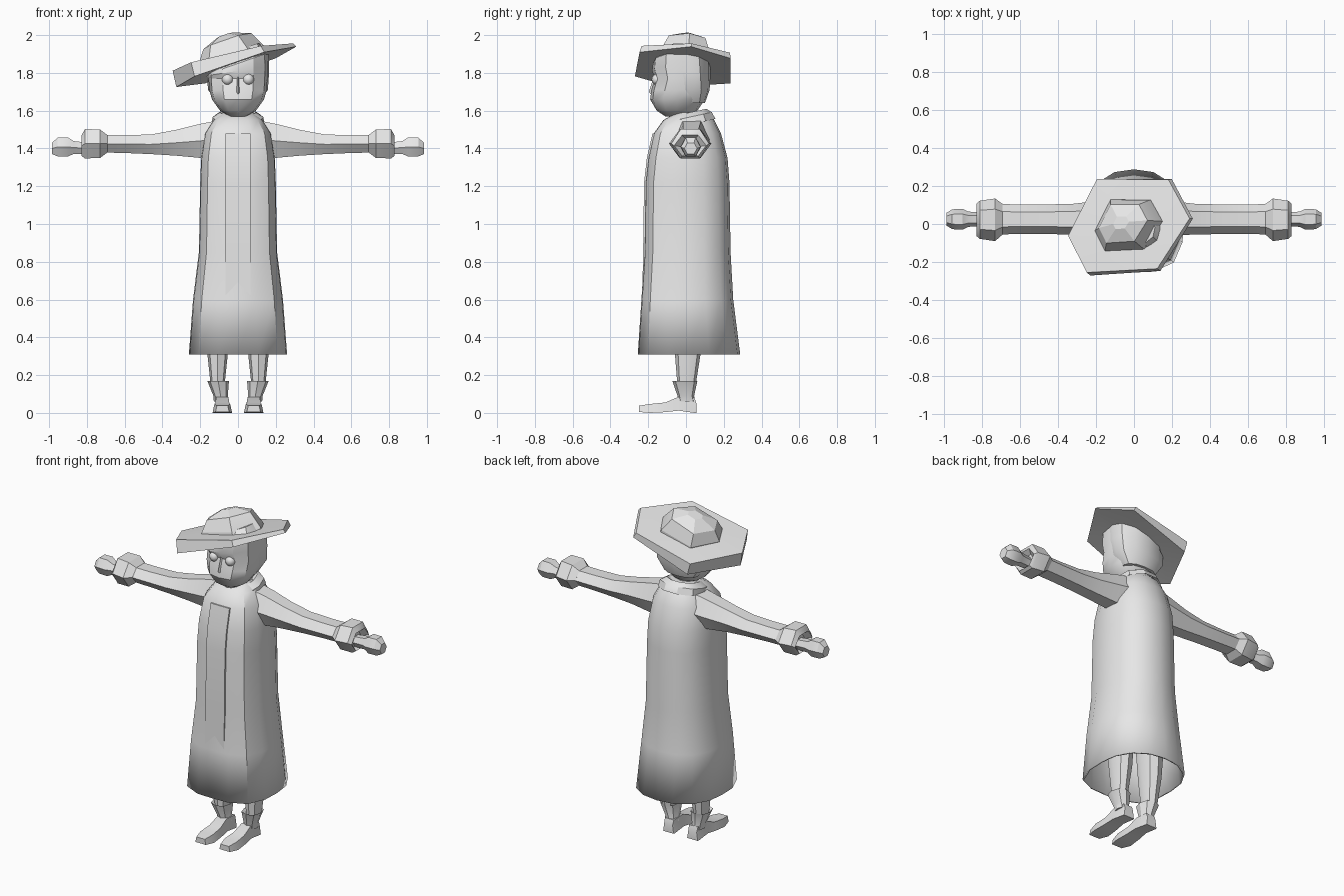
import bpy, bmesh, math
from mathutils import Vector, Euler

old = bpy.data.objects.get("Cube")
if old:
    bpy.data.objects.remove(old)

grey = bpy.data.materials.new("light_grey")
grey.use_nodes = True
grey.diffuse_color = (0.8, 0.8, 0.8, 1)
grey.node_tree.nodes["Principled BSDF"].inputs["Base Color"].default_value = (0.8, 0.8, 0.8, 1)


def finish(name, bm, angle=32):
    bmesh.ops.recalc_face_normals(bm, faces=bm.faces)
    mesh = bpy.data.meshes.new(name)
    bm.to_mesh(mesh)
    bm.free()
    mesh.materials.append(grey)
    obj = bpy.data.objects.new(name, mesh)
    bpy.context.collection.objects.link(obj)
    bpy.ops.object.select_all(action="DESELECT")
    obj.select_set(True)
    bpy.context.view_layer.objects.active = obj
    bpy.ops.object.shade_smooth_by_angle(angle=math.radians(angle))
    return obj


def loft(name, rings, start=True, end=True, angle=32):
    """Skin a list of equal-sized point rings."""
    bm = bmesh.new()
    rows = [[bm.verts.new(p) for p in ring] for ring in rings]
    n = len(rows[0])
    for a, b in zip(rows, rows[1:]):
        for i in range(n):
            j = (i + 1) % n
            bm.faces.new((a[i], a[j], b[j], b[i]))
    if start:
        bm.faces.new(rows[0])
    if end:
        bm.faces.new(rows[-1])
    return finish(name, bm, angle)


def ring(z, w, front, back, n=12, p=2.4, pb=None, cx=0, tx=0, ty=0):
    """Horizontal rounded ring, optionally squarer in front and tilted."""
    pts, cy, depth = [], (front + back) / 2, (back - front) / 2
    for i in range(n):
        a = 2 * math.pi * i / n
        c, s = math.cos(a), math.sin(a)
        q = p if s < 0 else (pb or p)
        r = (abs(c) ** q + abs(s) ** q) ** (-1 / q)
        x, y = w * r * c, cy + depth * r * s
        pts.append((cx + x, y, z + tx * x + ty * (y - cy)))
    return pts


def block(y, cx, half, low, high):
    """Upright rectangular section used along the feet."""
    return [(cx - half, y, low), (cx + half, y, low),
            (cx + half * 0.8, y, high), (cx - half * 0.8, y, high)]


# Long coat: height, half width, front, back
COAT = [(0.31, 0.26, -0.255, 0.287), (0.6, 0.238, -0.236, 0.25),
        (0.85, 0.207, -0.22, 0.236), (1.22, 0.2, -0.215, 0.23),
        (1.35, 0.195, -0.2, 0.22), (1.48, 0.175, -0.17, 0.185),
        (1.55, 0.13, -0.12, 0.15), (1.59, 0.08, -0.05, 0.11)]
coat = loft("coat", [ring(*c, n=16, p=3.2, pb=2.3) for c in COAT], start=False)
thick = coat.modifiers.new("thickness", "SOLIDIFY")
thick.thickness = 0.01
thick.offset = -1

# Front panel of the coat, fading into the hem
rows = []
for z, w, front, back in COAT[1:6]:
    y = front - (0.007 if z > 0.7 else -0.004)
    rows.append([(-0.065, y, z), (0.065, y, z),
                 (0.065, y + 0.03, z), (-0.065, y + 0.03, z)])
loft("coat_front_panel", rows)

# Collar and neck
COLLAR = [(1.525, 0.14, -0.13, 0.16), (1.565, 0.135, -0.11, 0.14),
          (1.59, 0.095, -0.075, 0.11), (1.58, 0.075, -0.06, 0.09),
          (1.52, 0.07, -0.06, 0.07)]
loft("collar", [ring(*c, n=10, ty=0.22) for c in COLLAR], False, False)
loft("neck", [ring(1.48, 0.07, -0.08, 0.06, n=8), ring(1.64, 0.06, -0.07, 0.05, n=8)])

# Head, with its crown leaning along with the hat
HEAD = [(1.57, 0.045, -0.11, 0.02, 0), (1.6, 0.095, -0.155, 0.06, 0),
        (1.66, 0.138, -0.19, 0.1, 0), (1.71, 0.152, -0.183, 0.115, 0),
        (1.77, 0.156, -0.165, 0.12, 0), (1.81, 0.158, -0.18, 0.122, 0.15),
        (1.85, 0.155, -0.175, 0.122, 0.35), (1.92, 0.11, -0.11, 0.07, 0.35)]
loft("head", [ring(z, w, f, b, tx=t) for z, w, f, b, t in HEAD])

# Hair wrapped around the back and sides
HAIR = [(1.64, 0.11, -0.02, 0.1, 0), (1.71, 0.158, -0.06, 0.125, 0),
        (1.79, 0.165, -0.1, 0.13, 0.1), (1.85, 0.162, -0.13, 0.13, 0.35)]
loft("hair", [ring(z, w, f, b, tx=t) for z, w, f, b, t in HAIR])

# Nose
loft("nose", [[(-w, -0.15, z), (0, y, z), (w, -0.15, z)]
              for z, w, y in ((1.78, 0.012, -0.17), (1.7, 0.028, -0.197), (1.68, 0.03, -0.18))])

# Hat: tilted uneven hexagon
HEXAGON = [(0.335, 0.04), (0.21, 0.25), (-0.186, 0.25),
           (-0.335, -0.06), (-0.225, -0.26), (0.165, -0.235)]
TILT = Euler((math.radians(-6), math.radians(-19.5), 0)).to_matrix()
CENTRE = Vector((-0.015, -0.01, 1.85))


def hat_ring(scale, height, slope=0):
    return [CENTRE + TILT @ Vector((x * scale, y * scale, height - slope * x))
            for x, y in HEXAGON]


loft("hat_brim", [hat_ring(0.4, -0.01), hat_ring(1, -0.02),
                  hat_ring(0.97, 0.035, 0.1), hat_ring(0.45, 0.04, 0.06)], angle=15)
loft("hat_crown", [hat_ring(0.54, 0.02), hat_ring(0.53, 0.05, 0.05),
                   hat_ring(0.4, 0.125), hat_ring(0.13, 0.16)], angle=15)

# Sleeves, cuffs and hands: distance out, y centre, z centre, half depth, half height
SLEEVE = [(0.1, 0.03, 1.45, 0.1, 0.1), (0.2, 0.03, 1.44, 0.09, 0.09),
          (0.33, 0.025, 1.43, 0.08, 0.068), (0.46, 0.025, 1.422, 0.078, 0.052),
          (0.6, 0.025, 1.423, 0.078, 0.047), (0.74, 0.025, 1.425, 0.08, 0.046)]
CUFF = [(0.69, 0.025, 1.425, 0.08, 0.045), (0.73, 0.022, 1.425, 0.112, 0.075),
        (0.81, 0.022, 1.425, 0.1, 0.078), (0.828, 0.022, 1.415, 0.085, 0.055),
        (0.8, 0.022, 1.41, 0.05, 0.04)]
HAND = [(0.79, 0.025, 1.4, 0.035, 0.03), (0.87, 0.025, 1.405, 0.04, 0.034),
        (0.9, 0.025, 1.408, 0.055, 0.05), (0.955, 0.025, 1.408, 0.052, 0.05),
        (0.984, 0.025, 1.4, 0.034, 0.03)]


def arm_ring(x, y, z, depth, height, side):
    k = height / math.sin(math.pi / 3)
    return [(side * x, y + depth * math.cos(i * math.pi / 3), z + k * math.sin(i * math.pi / 3))
            for i in range(6)]


for side, label in ((1, "left"), (-1, "right")):
    for part, table in (("sleeve", SLEEVE), ("cuff", CUFF), ("hand", HAND)):
        loft(f"{label}_{part}", [arm_ring(*row, side) for row in table])

    # Eye
    bm = bmesh.new()
    bmesh.ops.create_uvsphere(bm, u_segments=12, v_segments=8, radius=0.03)
    bmesh.ops.translate(bm, verts=bm.verts, vec=(side * 0.055, -0.152, 1.765))
    finish(f"{label}_eye", bm)

    # Trouser leg
    LEG = [(0.6, 0.07, -0.08, 0.1), (0.33, 0.056, -0.06, 0.08), (0.14, 0.036, -0.045, 0.05)]
    loft(f"{label}_leg", [ring(*r, n=8, cx=side * 0.108) for r in LEG])

    # Boot shaft with flared top
    SHAFT = [(0.06, 0.04, -0.04, 0.05, 0.088), (0.09, 0.038, -0.045, 0.043, 0.092),
             (0.168, 0.057, -0.072, 0.06, 0.105), (0.15, 0.04, -0.05, 0.05, 0.105)]
    loft(f"{label}_boot_shaft",
         [ring(z, w, f, b, n=8, cx=side * c) for z, w, f, b, c in SHAFT])

    # Foot
    FOOT = [(0.055, 0.036, 0, 0.05), (0.045, 0.038, 0, 0.08), (-0.04, 0.04, 0.012, 0.085),
            (-0.11, 0.046, 0.004, 0.055), (-0.19, 0.052, 0, 0.047), (-0.25, 0.036, 0.005, 0.038)]
    loft(f"{label}_foot", [block(y, side * 0.083, h, lo, hi) for y, h, lo, hi in FOOT])
